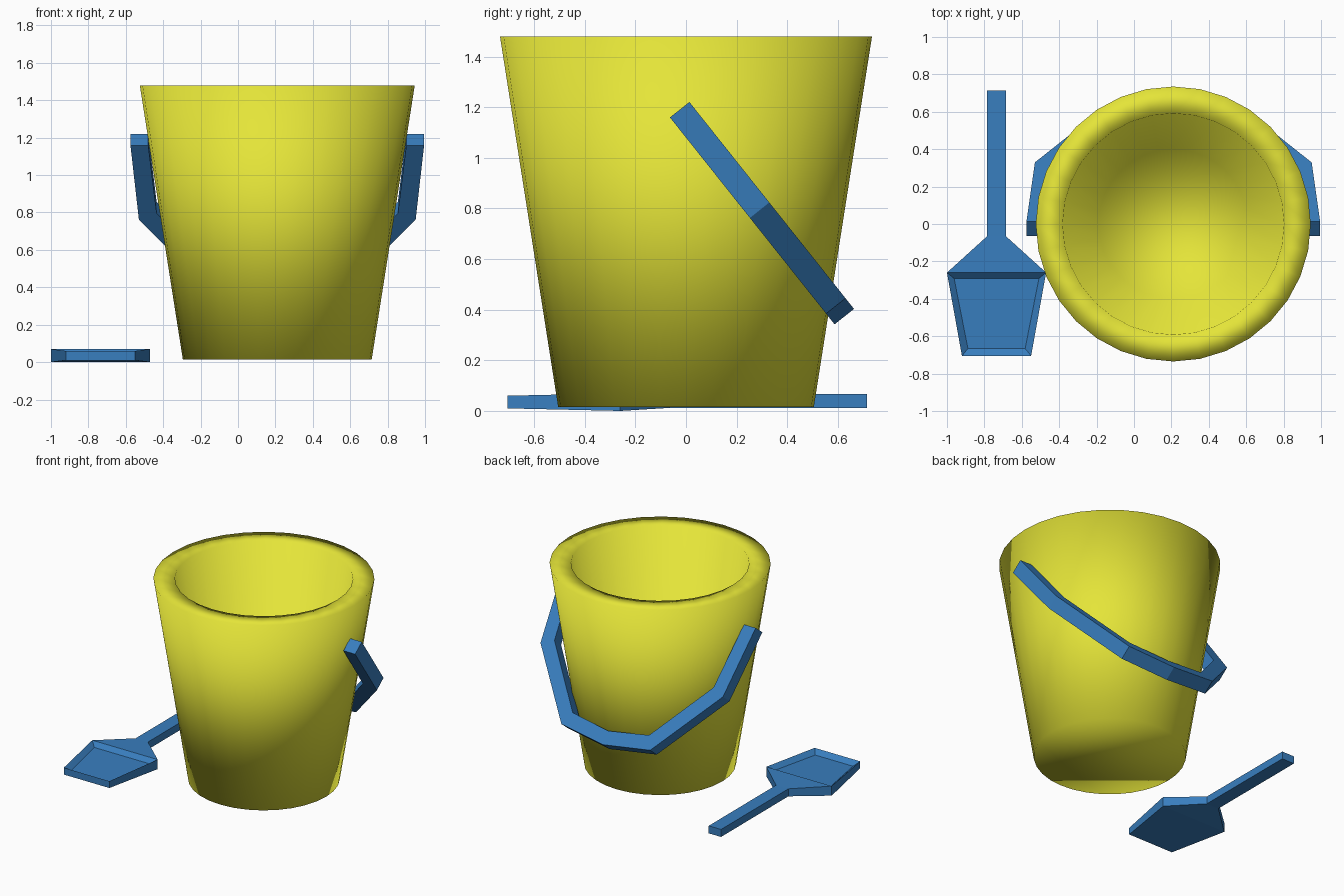
import bpy, bmesh, math
from mathutils import Vector

if "Cube" in bpy.data.objects:
    bpy.data.objects.remove(bpy.data.objects["Cube"])


def material(name, color):
    m = bpy.data.materials.new(name)
    m.diffuse_color = color
    m.use_nodes = True
    m.node_tree.nodes["Principled BSDF"].inputs["Base Color"].default_value = m.diffuse_color
    return m


def finish(bm, name, mat, smooth=False):
    bmesh.ops.recalc_face_normals(bm, faces=bm.faces)
    for f in bm.faces:
        f.smooth = smooth
    mesh = bpy.data.meshes.new(name)
    bm.to_mesh(mesh)
    bm.free()
    mesh.materials.append(mat)
    ob = bpy.data.objects.new(name, mesh)
    bpy.context.collection.objects.link(ob)
    return ob


def skin(bm, loops, closed_ring=True):
    """Bridge equal-length vertex loops with quads and cap both ends."""
    n = len(loops[0])
    for a, b in zip(loops, loops[1:]):
        for i in range(n):
            j = (i + 1) % n
            bm.faces.new((a[i], a[j], b[j], b[i]))
    return bm.faces.new(loops[0]), bm.faces.new(loops[-1])


yellow = material("yellow_plastic", (0.78, 0.78, 0.04, 1))
blue = material("blue_plastic", (0.04, 0.21, 0.52, 1))
CX = 0.21
SIDES = 32

# Bucket: lathed profile with outer wall, flat rim, inner wall and floor
bm = bmesh.new()
rings = []
for r, z in [(0.505, 0.015), (0.735, 1.48), (0.592, 1.48), (0.40, 0.12)]:
    rings.append([bm.verts.new((CX + r * math.cos(math.tau * i / SIDES),
                                r * math.sin(math.tau * i / SIDES), z))
                  for i in range(SIDES)])
skin(bm, rings)
finish(bm, "bucket", yellow, smooth=True)

# Bucket handle: flat bar in a tilted plane (outer and inner half paths, mirrored)
outer = [(0.785, 0.0), (0.74, 0.507), (0.36, 0.99), (0, 1.044)]
inner = [(0.69, 0.0), (0.645, 0.465), (0.31, 0.895), (0, 0.945)]
outer += [(-u, v) for u, v in outer[-2::-1]]
inner += [(-u, v) for u, v in inner[-2::-1]]
origin = Vector((CX, -0.025, 1.19))
down = Vector((0, 0.623, -0.783))
normal = Vector((0, 0.783, 0.623)) * 0.049
bm = bmesh.new()
sections = []
for (uo, vo), (ui, vi) in zip(outer, inner):
    o = origin + Vector((uo, 0, 0)) + down * vo
    i = origin + Vector((ui, 0, 0)) + down * vi
    sections.append([bm.verts.new(p) for p in
                     (o + normal, o - normal, i - normal, i + normal)])
skin(bm, sections)
finish(bm, "bucket_handle", blue)

# Shovel: stations of (half width, y, bottom z, top z) along its length
bm = bmesh.new()
SX = -0.735
sections = []
for w, y, lo, hi in [(0.05, 0.715, 0.012, 0.067), (0.05, -0.065, 0.012, 0.067),
                     (0.265, -0.26, 0.0, 0.07), (0.185, -0.705, 0.01, 0.06)]:
    sections.append([bm.verts.new((SX + sx * w, y, z)) for sx, z in
                     ((-1, lo), (1, lo), (1, hi), (-1, hi))])
skin(bm, sections)
bmesh.ops.recalc_face_normals(bm, faces=bm.faces)
# Dished blade
blade = [f for f in bm.faces
         if f.normal.z > 0.7 and f.calc_center_median().y < -0.4]
bmesh.ops.inset_region(bm, faces=blade, thickness=0.05, depth=-0.03)
finish(bm, "shovel", blue)
